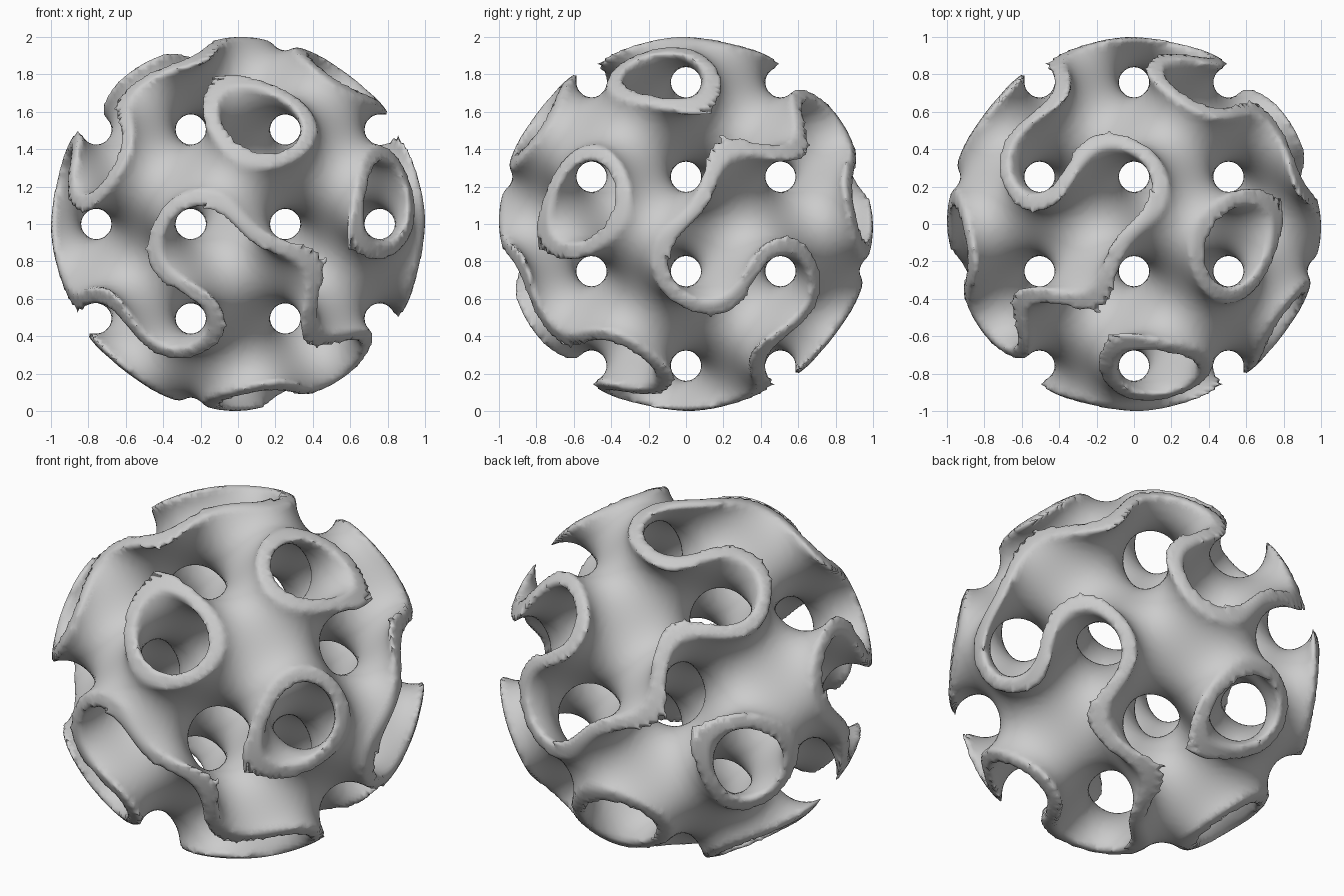
import bpy
from math import sin, cos, sqrt

if "Cube" in bpy.data.objects:
    bpy.data.objects.remove(bpy.data.objects["Cube"])

K = 6.22        # wave number: one gyroid cell is about 1.01 units
T = 0.39        # half thickness of the wall in field units
R = 1.0         # radius of the bounding sphere
N = 88          # samples per axis
H = 2.1 / (N - 1)
axis = [-1.05 + i * H for i in range(N)]
S = [sin(K * a) for a in axis]
C = [cos(K * a) for a in axis]


# Field: negative inside a gyroid wall that is clipped by the sphere
def field(i, j, k):
    g = S[i] * C[k] + S[k] * C[j] - S[j] * C[i]
    r = sqrt(axis[i] ** 2 + axis[j] ** 2 + axis[k] ** 2)
    return max(abs(g) - T, (r - R) * 8)


F = [field(i, j, k) for i in range(N) for j in range(N) for k in range(N)]
STEP = (N * N, N, 1)
corners = [(a, b, c) for a in (0, 1) for b in (0, 1) for c in (0, 1)]
offsets = [a * STEP[0] + b * STEP[1] + c for a, b, c in corners]
edges = [(p, q) for p in range(8) for q in range(p + 1, 8)
         if sum(abs(u - v) for u, v in zip(corners[p], corners[q])) == 1]

# One vertex for each grid cell that the surface passes through
verts, cell = [], {}
for i in range(N - 1):
    for j in range(N - 1):
        for k in range(N - 1):
            base = i * STEP[0] + j * STEP[1] + k
            v = [F[base + o] for o in offsets]
            if min(v) >= 0 or max(v) < 0:
                continue
            total, n = [0, 0, 0], 0
            for p, q in edges:
                if (v[p] < 0) != (v[q] < 0):
                    t = v[p] / (v[p] - v[q])
                    for d in range(3):
                        total[d] += corners[p][d] + t * (corners[q][d] - corners[p][d])
                    n += 1
            cell[base] = len(verts)
            verts.append((axis[i] + H * total[0] / n,
                          axis[j] + H * total[1] / n,
                          axis[k] + H * total[2] / n + 1))

# One quad around each grid edge that crosses the surface
faces = []
for base in cell:
    for d in range(3):
        inside, outside = F[base] < 0, F[base + STEP[d]] < 0
        if inside == outside:
            continue
        u, w = STEP[(d + 1) % 3], STEP[(d + 2) % 3]
        quad = [cell[base], cell[base - u], cell[base - u - w], cell[base - w]]
        faces.append(quad if inside else quad[::-1])

mesh = bpy.data.meshes.new("gyroid_sphere")
mesh.from_pydata(verts, [], faces)
mesh.update()
ball = bpy.data.objects.new("gyroid_sphere", mesh)
bpy.context.collection.objects.link(ball)
bpy.context.view_layer.objects.active = ball
ball.select_set(True)
bpy.ops.object.shade_smooth()
